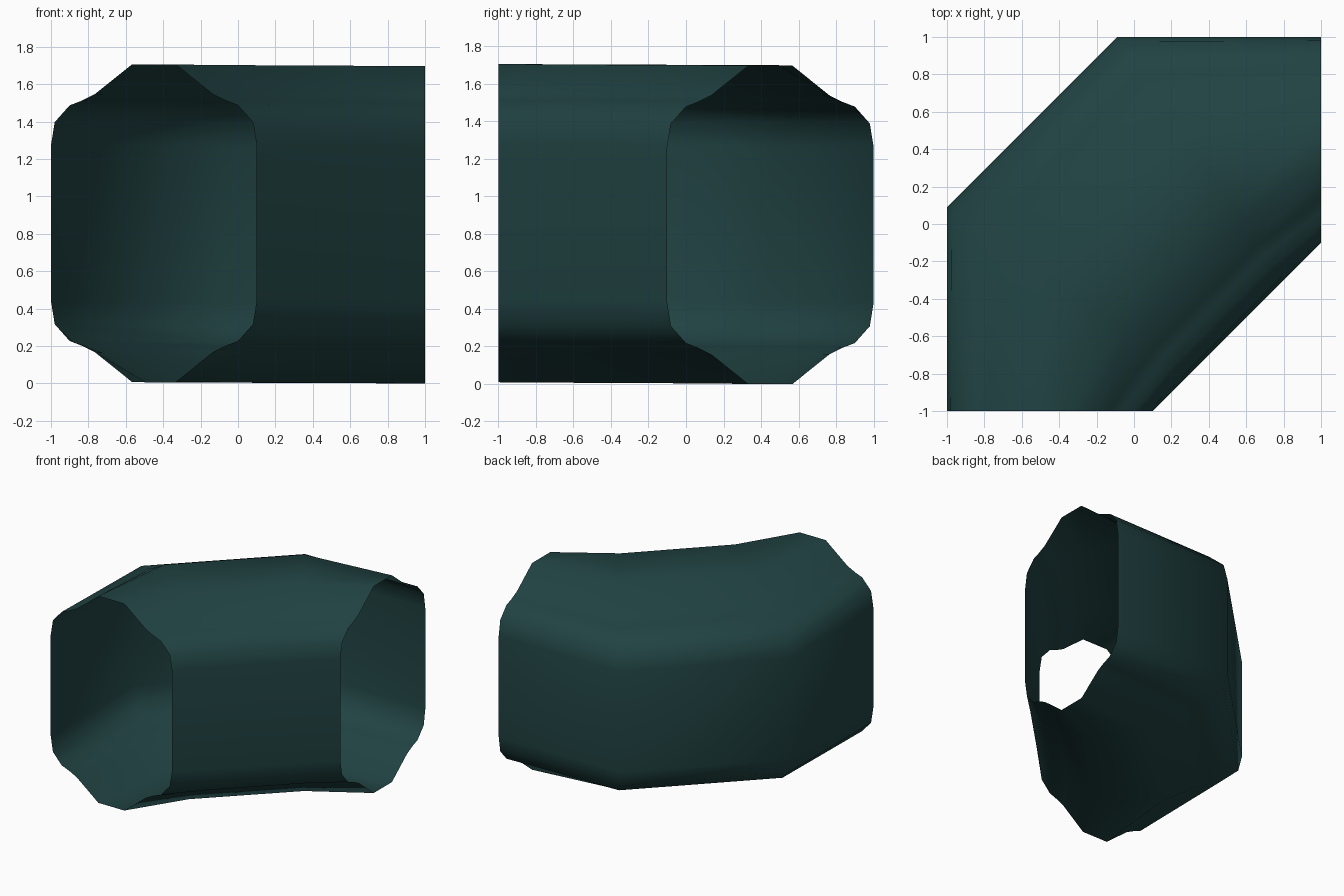
import bpy
import bmesh
from mathutils import Vector

cube = bpy.data.objects.get("Cube")
if cube:
    bpy.data.objects.remove(cube, do_unlink=True)

# One flat colour for the whole tube
mat = bpy.data.materials.new("dark teal")
mat.use_nodes = True
color = (0.015, 0.055, 0.055, 1)
mat.diffuse_color = color
mat.node_tree.nodes["Principled BSDF"].inputs["Base Color"].default_value = color

# Quarter of the cross-section: (side offset, height from the middle)
half_width = 0.55
quarter = [(half_width, 0.415), (0.53, 0.54), (0.45, 0.63),
           (0.385, 0.655), (0.315, 0.69), (0.118, 0.848)]
half = quarter + [(-u, h) for u, h in reversed(quarter)]
section = half + [(u, -h) for u, h in reversed(half)]

# Rings along the bend: outer wall point, inner wall point, middle height
rings = [((-1, -1), (0.1, -1), 0.857),
         ((-1, 0.09), (0.3, -0.8), 0.854),
         ((-0.09, 1), (0.8, -0.3), 0.851),
         ((1, 1), (1, -0.1), 0.848)]


def across(outer, inner, u):
    """Outer half widens with the ring, inner half keeps its true offsets."""
    if u < 0:
        return outer.lerp(inner, 0.5 + u / (2 * half_width))
    return inner + (outer - inner).normalized() * (half_width - u)


# Open tube bridging the rings
bm = bmesh.new()
loops = []
for outer, inner, middle in rings:
    loop = []
    for u, h in section:
        p = across(Vector(outer), Vector(inner), u)
        loop.append(bm.verts.new((p.x, p.y, middle + h)))
    loops.append(loop)
count = len(section)
for a, b in zip(loops, loops[1:]):
    for i in range(count):
        j = (i + 1) % count
        bm.faces.new((a[i], a[j], b[j], b[i])).smooth = True
bmesh.ops.recalc_face_normals(bm, faces=bm.faces)

# Make the shell face outwards, judged from the outer chamfer wall
bm.normal_update()
back = Vector((-1, 1, 0))
wall = max(bm.faces, key=lambda f: f.calc_center_median().dot(back))
if wall.normal.dot(back) < 0:
    bmesh.ops.reverse_faces(bm, faces=bm.faces)

mesh = bpy.data.meshes.new("tunnel_bend")
bm.to_mesh(mesh)
bm.free()
mesh.materials.append(mat)
tunnel = bpy.data.objects.new("tunnel_bend", mesh)
bpy.context.collection.objects.link(tunnel)
